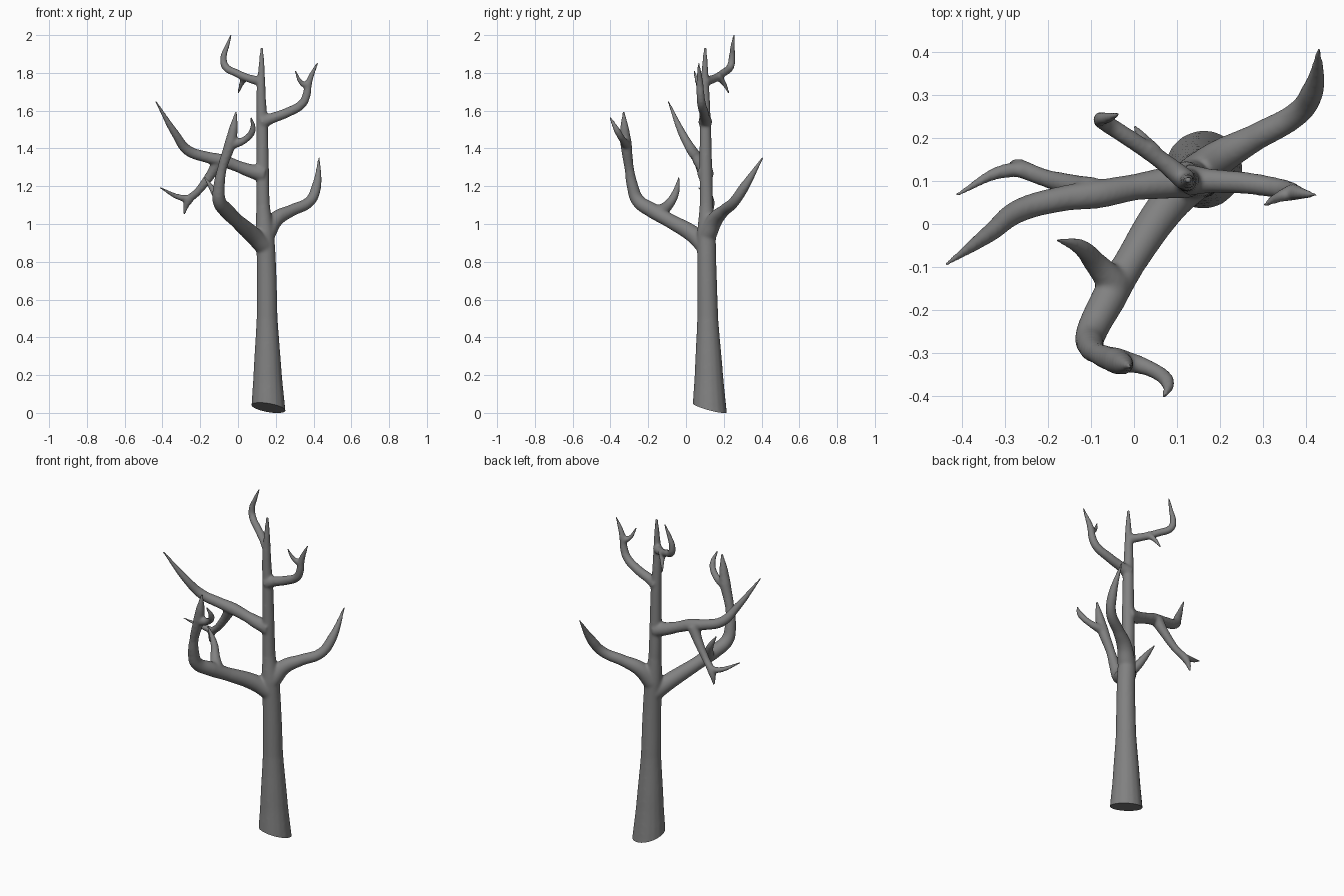
import bpy, bmesh
from mathutils import Vector

curve = bpy.data.curves.new("tree_paths", 'CURVE')
curve.dimensions = '3D'
curve.bevel_depth = 1.0
curve.bevel_resolution = 6
curve.resolution_u = 8
curve.use_fill_caps = True


def limb(*pts):
    """Tapered tube through (x, y, z, radius) points."""
    s = curve.splines.new('BEZIER')
    s.bezier_points.add(len(pts) - 1)
    for bp, (x, y, z, r) in zip(s.bezier_points, pts):
        bp.co = (x, y, z)
        bp.radius = r
        bp.handle_left_type = bp.handle_right_type = 'AUTO'


# trunk
limb((.163, .128, -.08, .1), (.16, .124, .03, .09), (.157, .121, .2, .076),
     (.154, .115, .5, .056), (.15, .11, .8, .051), (.142, .108, .95, .05),
     (.133, .108, 1.1, .036), (.13, .105, 1.3, .034), (.128, .103, 1.5, .031),
     (.122, .1, 1.7, .025), (.124, .1, 1.8, .019), (.126, .102, 1.935, .009))
# lower right branch
limb((.15, .115, .95, .05), (.2, .155, 1.025, .042), (.28, .2, 1.07, .032),
     (.38, .257, 1.12, .029), (.413, .305, 1.19, .027), (.43, .408, 1.355, .006))
# lower front branch with its two twigs
limb((.14, .105, .88, .05), (.08, .045, .94, .046), (-.01, -.09, 1.02, .038),
     (-.06, -.175, 1.07, .041), (-.1, -.255, 1.125, .036), (-.1, -.283, 1.2, .031),
     (-.085, -.3, 1.29, .025), (-.04, -.318, 1.43, .031), (-.025, -.325, 1.5, .025),
     (-.01, -.33, 1.598, .006))
limb((-.035, -.315, 1.42, .027), (.035, -.335, 1.445, .019), (.077, -.365, 1.495, .018),
     (.07, -.403, 1.567, .006))
limb((-.045, -.14, 1.06, .038), (-.09, -.09, 1.105, .027), (-.12, -.057, 1.16, .021),
     (-.18, -.036, 1.252, .006))
# middle left branch with its hanging fork
limb((.135, .105, 1.265, .045), (.07, .095, 1.28, .037), (0, .085, 1.305, .031),
     (-.08, .07, 1.335, .034), (-.17, .058, 1.355, .03), (-.266, .031, 1.39, .028),
     (-.33, -.018, 1.475, .022), (-.437, -.095, 1.652, .006))
limb((-.1, .075, 1.335, .035), (-.145, .09, 1.26, .026), (-.21, .108, 1.175, .021),
     (-.265, .13, 1.12, .022), (-.287, .14, 1.05, .007))
limb((-.235, .12, 1.14, .017), (-.29, .125, 1.137, .018), (-.415, .066, 1.193, .006))
# upper right branch with its twig
limb((.125, .102, 1.54, .038), (.18, .1, 1.56, .028), (.26, .095, 1.59, .026),
     (.34, .082, 1.637, .024), (.362, .077, 1.68, .022), (.375, .073, 1.75, .019),
     (.422, .067, 1.856, .006))
limb((.37, .075, 1.73, .02), (.335, .062, 1.748, .014), (.302, .043, 1.813, .006))
# top left branch with its small spur
limb((.122, .1, 1.755, .027), (.06, .15, 1.77, .022), (-.01, .198, 1.8, .021),
     (-.068, .236, 1.835, .021), (-.077, .243, 1.88, .018), (-.058, .247, 1.94, .013),
     (-.035, .255, 2.006, .006))
limb((.045, .165, 1.785, .022), (.02, .2, 1.745, .014), (0, .228, 1.69, .006))

paths = bpy.data.objects.new("tree_paths", curve)
bpy.context.collection.objects.link(paths)


def baked(ob):
    deps = bpy.context.evaluated_depsgraph_get()
    return bpy.data.meshes.new_from_object(ob.evaluated_get(deps))


# melt the tubes into one smooth skin
tree = bpy.data.objects.new("bare_tree", baked(paths))
bpy.context.collection.objects.link(tree)
bpy.data.objects.remove(paths)
rm = tree.modifiers.new("melt", 'REMESH')
rm.mode = 'VOXEL'
rm.voxel_size = .006
sm = tree.modifiers.new("soften", 'SMOOTH')
sm.factor = .5
sm.iterations = 16
mesh = baked(tree)
tree.modifiers.clear()
tree.data = mesh

# slanted cut at the foot of the trunk
bm = bmesh.new()
bm.from_mesh(mesh)
cut = bmesh.ops.bisect_plane(bm, geom=bm.verts[:] + bm.edges[:] + bm.faces[:],
                             plane_co=Vector((.16, .123, .028)),
                             plane_no=Vector((.16, .26, 1)), clear_inner=True)
rim = [e for e in cut['geom_cut'] if isinstance(e, bmesh.types.BMEdge)]
bmesh.ops.holes_fill(bm, edges=rim, sides=0)
bmesh.ops.recalc_face_normals(bm, faces=bm.faces[:])
bm.to_mesh(mesh)
bm.free()

# dark grey bark
bark = bpy.data.materials.new("bark")
bark.diffuse_color = (.22, .22, .22, 1)
mesh.materials.clear()
mesh.materials.append(bark)

bpy.context.view_layer.objects.active = tree
tree.select_set(True)
bpy.ops.object.shade_smooth_by_angle(angle=.9)
